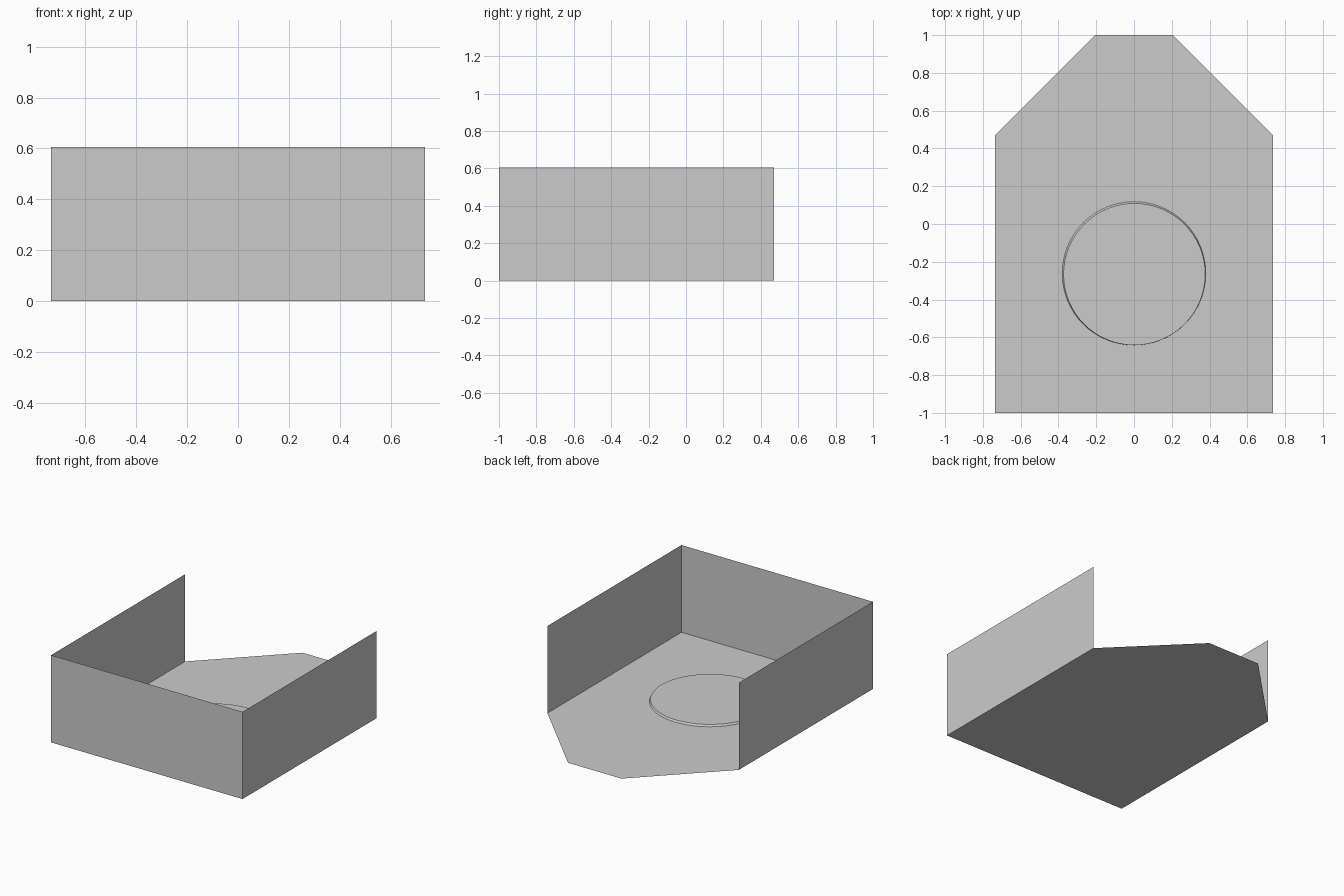
import bpy, math

if "Cube" in bpy.data.objects:
    bpy.data.objects.remove(bpy.data.objects["Cube"])

W, FRONT, WALL_END, BACK, TIP, H = 0.735, -1.0, 0.47, 1.0, 0.205, 0.605


def make(name, verts, faces):
    mesh = bpy.data.meshes.new(name)
    mesh.from_pydata(verts, [], faces)
    mesh.update()
    obj = bpy.data.objects.new(name, mesh)
    bpy.context.collection.objects.link(obj)
    return obj


def wall(name, a, b):
    return make(name, [(*a, 0), (*b, 0), (*b, H), (*a, H)], [(0, 1, 2, 3)])


# Floor sheet with chamfered back corners
half = [(W, FRONT), (W, WALL_END), (TIP, BACK)]
outline = half + [(-x, y) for x, y in reversed(half)]
make("floor", [(x, y, 0) for x, y in outline], [range(len(outline))])

# Thin sheet walls on three sides
wall("front_wall", (-W, FRONT), (W, FRONT))
wall("right_wall", (W, FRONT), (W, WALL_END))
wall("left_wall", (-W, WALL_END), (-W, FRONT))

# Low round pad on the floor, slightly tapered
N = 64


def ring(cx, cy, r, z):
    return [(cx + r * math.cos(2 * math.pi * i / N),
             cy + r * math.sin(2 * math.pi * i / N), z) for i in range(N)]


sides = [(i, (i + 1) % N, N + (i + 1) % N, N + i) for i in range(N)]
pad = make("round_pad", ring(0, -0.262, 0.38, 0) + ring(0.002, -0.266, 0.375, 0.012),
           sides + [range(N, 2 * N)])
bpy.context.view_layer.objects.active = pad
pad.select_set(True)
bpy.ops.object.shade_smooth_by_angle(angle=math.radians(30))
